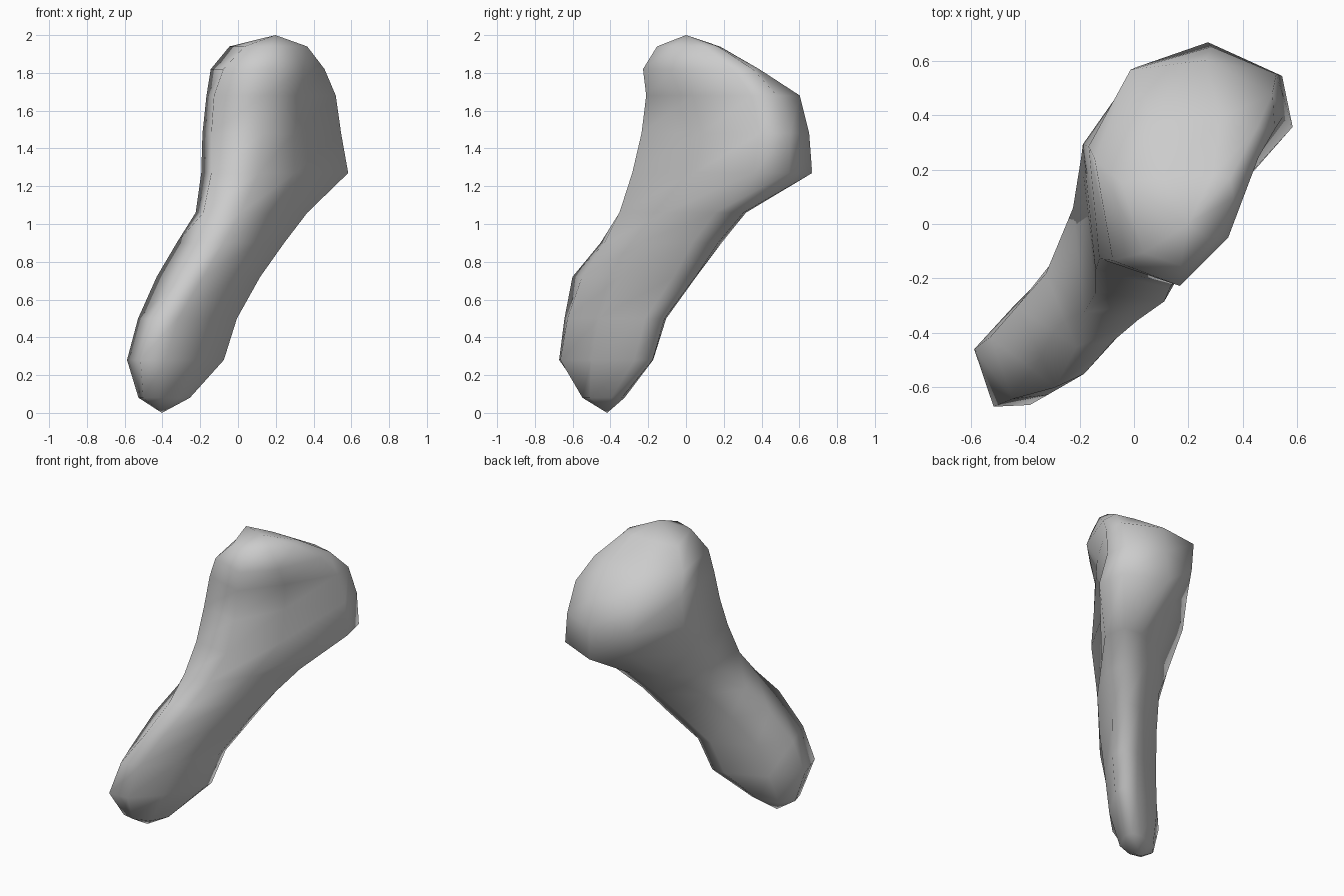
import bpy, bmesh, math

if "Cube" in bpy.data.objects:
    bpy.data.objects.remove(bpy.data.objects["Cube"])

R2 = math.sqrt(2)

# Cross-sections along the bone, measured along the diagonal u=(x+y)/r2 and
# across it w=(y-x)/r2:
# z, u start, u end, w at start, w at end, three back-side w, three front-side w
SHAFT = [
    (.08, -.73, -.43, -.02, -.05, .06, .07, .00, -.09, -.14, -.10),
    (.28, -.84, -.18, -.11, -.07, .09, .10, .00, -.20, -.20, -.14),
    (.50, -.77, -.09, -.14, -.07, .08, .10, .01, -.22, -.22, -.15),
    (.72, -.63, .11, -.22, -.04, .09, .12, .04, -.26, -.24, -.13),
    (.90, -.47, .27, -.17, -.03, .10, .15, .07, -.25, -.24, -.15),
]
HEAD = [
    (1.06, -.36, .45, -.10, -.02, .20, .17, .08, -.26, -.20, -.15),
    (1.27, -.28, .77, -.08, .00, .31, .29, .28, -.28, -.18, -.16),
    (1.48, -.22, .76, -.02, .02, .34, .40, .26, -.26, -.15, -.11),
    (1.68, -.18, .70, .00, -.02, .32, .41, .24, -.25, -.21, -.12),
    (1.82, -.15, .57, -.04, -.07, .27, .22, .05, -.28, -.28, -.15),
    (1.94, -.05, .37, -.10, -.13, .14, .03, -.08, -.23, -.25, -.19),
]
FRONT = (.15, .5, .9)
SHAFT_BACK = (.15, .5, .9)
HEAD_BACK = (.3, .65, .9)


def place(bm, u, w, z):
    return bm.verts.new(((u - w) / R2, (u + w) / R2, z))


def ring(bm, row, back):
    z, u0, u1, w0, w1 = row[:5]
    along = lambda fs: [u0 + f * (u1 - u0) for f in fs]
    near = list(zip(along(FRONT), row[8:11]))
    far = list(zip(along(back), row[5:8]))
    pts = [(u0, w0)] + near + [(u1, w1)] + far[::-1]
    return [place(bm, u, w, z) for u, w in pts]


# Loft the sections and close both ends
bm = bmesh.new()
rings = [ring(bm, row, SHAFT_BACK) for row in SHAFT]
rings += [ring(bm, row, HEAD_BACK) for row in HEAD]
n = len(rings[0])
for a, b in zip(rings, rings[1:]):
    for i in range(n):
        j = (i + 1) % n
        bm.faces.new((a[i], a[j], b[j], b[i]))

for loop, (u, w, z) in ((rings[0], (-.58, -.01, 0)), (rings[-1], (.14, -.14, 2))):
    tip = place(bm, u, w, z)
    for i in range(n):
        bm.faces.new((loop[i], loop[(i + 1) % n], tip))

bmesh.ops.recalc_face_normals(bm, faces=bm.faces)
mesh = bpy.data.meshes.new("bone")
bm.to_mesh(mesh)
bm.free()
bone = bpy.data.objects.new("bone", mesh)
bpy.context.collection.objects.link(bone)

# Soft shading with only the sharpest folds kept
bpy.context.view_layer.objects.active = bone
bone.select_set(True)
bpy.ops.object.shade_smooth_by_angle(angle=math.radians(85))
